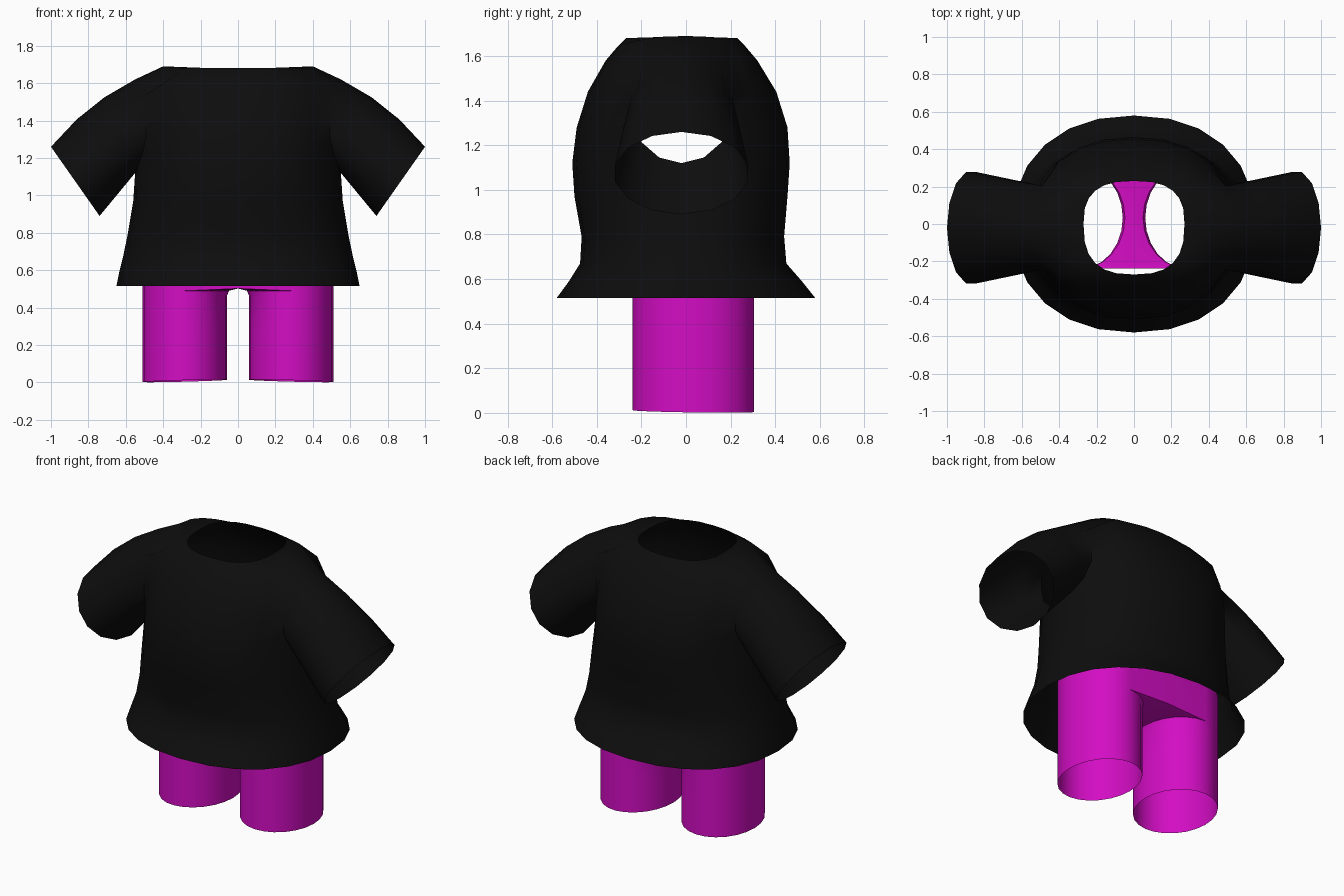
import bpy, bmesh
from math import sin, cos, pi, sqrt

if "Cube" in bpy.data.objects:
    bpy.data.objects.remove(bpy.data.objects["Cube"])


def spow(v, e):
    return (abs(v) ** e) * (1 if v >= 0 else -1)


def finish(bm, name, color, mirror=False):
    loose = [v for v in bm.verts if not v.link_faces]
    bmesh.ops.delete(bm, geom=loose, context='VERTS')
    bmesh.ops.recalc_face_normals(bm, faces=bm.faces)
    mesh = bpy.data.meshes.new(name)
    bm.to_mesh(mesh)
    bm.free()
    obj = bpy.data.objects.new(name, mesh)
    bpy.context.collection.objects.link(obj)
    mat = bpy.data.materials.new(name + "_color")
    mat.diffuse_color = color
    mat.use_nodes = True
    mat.node_tree.nodes["Principled BSDF"].inputs["Base Color"].default_value = mat.diffuse_color
    mesh.materials.append(mat)
    bpy.ops.object.select_all(action='DESELECT')
    obj.select_set(True)
    bpy.context.view_layer.objects.active = obj
    bpy.ops.object.shade_smooth_by_angle(angle=0.9)
    if mirror:
        mod = obj.modifiers.new("Mirror", 'MIRROR')
        mod.use_clip = True
        mod.merge_threshold = 0.0005
    return obj


# Shirt torso: rings of (z, side lift, half width, front depth, back depth, roundness)
N = 24
rows = [
    (0.515, 0.0, 0.65, 0.58, 0.58, 0.9),
    (0.59, 0.0, 0.635, 0.525, 0.52, 0.9),
    (0.67, 0.0, 0.615, 0.475, 0.45, 0.9),
    (0.79, 0.0, 0.59, 0.468, 0.44, 0.9),
    (0.97, 0.0, 0.56, 0.50, 0.455, 0.9),
    (1.12, 0.0, 0.548, 0.51, 0.465, 0.9),
    (1.28, 0.0, 0.55, 0.49, 0.455, 0.9),
    (1.44, 0.0, 0.55, 0.44, 0.405, 0.9),
    (1.58, 0.04, 0.54, 0.36, 0.32, 0.9),
    (1.645, 0.045, 0.40, 0.305, 0.265, 0.85),
    (1.68, 0.005, 0.27, 0.27, 0.23, 0.75),
]
bm = bmesh.new()
grid = []
for z, lift, hw, front, back, e in rows:
    ring = []
    for i in range(N):
        a = 2 * pi * i / N
        depth = back if sin(a) > 0 else front
        ring.append(bm.verts.new((hw * spow(cos(a), e), depth * spow(sin(a), e),
                                  z + lift * cos(a) ** 2)))
    grid.append(ring)
for r in range(len(rows) - 1):
    for i in range(N):
        if 5 <= r <= 7 and abs(cos(2 * pi * (i + 0.5) / N)) > 0.85:
            continue  # armhole
        j = (i + 1) % N
        bm.faces.new((grid[r][i], grid[r][j], grid[r + 1][j], grid[r + 1][i]))

# Sleeves: rounded armhole, then flared open tubes
for s, c in ((1, 0), (-1, N // 2)):
    path = [(5, 0), (5, 1), (5, 2), (6, 2), (7, 2), (8, 2), (8, 1), (8, 0),
            (8, -1), (8, -2), (7, -2), (6, -2), (5, -2), (5, -1)]
    n = len(path)
    hole = [grid[r][(c + d) % N] for r, d in path]
    angles = [-pi / 2 + 2 * pi * k / n for k in range(n)]
    for v, a in zip(hole, angles):
        y = 0.23 * cos(a)
        v.co = (s * 0.55 * sqrt(1 - (y / 0.5) ** 2), -0.02 + s * y, 1.37 + 0.25 * sin(a))
    prev = hole
    for t in (0.33, 0.66, 1.0):
        ring = []
        for v, a in zip(hole, angles):
            end = (s * (0.87 + 0.13 * sin(a)), -0.02 + s * 0.305 * cos(a),
                   1.075 + 0.185 * sin(a))
            p = [v.co[k] * (1 - t) + end[k] * t for k in range(3)]
            bulge = 0.028 * sin(pi * t) * max(0, sin(a))
            p[0] += s * bulge * 0.6
            p[2] += bulge
            ring.append(bm.verts.new(p))
        for k in range(n):
            m = (k + 1) % n
            bm.faces.new((prev[k], prev[m], ring[m], ring[k]))
        prev = ring
finish(bm, "shirt", (0.004, 0.004, 0.004, 1))

# Pants: one open leg, half of the crotch and hip wall, mirrored across x
M = 24
bm = bmesh.new()
legs = []
for z, inner in ((0.008, 0.0), (0.25, 0.0), (0.46, 0.0), (0.49, 0.012)):
    ring = []
    for i in range(M):
        a = 2 * pi * i / M
        x = 0.285 + 0.225 * cos(a) + inner * min(0, cos(a))
        dz = -0.006 * cos(a) - 0.004 * sin(a) if z < 0.1 else 0
        ring.append(bm.verts.new((x, 0.033 + 0.272 * sin(a), z + dz)))
    legs.append(ring)
for lo, hi in zip(legs, legs[1:]):
    for i in range(M):
        j = (i + 1) % M
        bm.faces.new((lo[i], lo[j], hi[j], hi[i]))
top = legs[-1]

# Crotch strip from the inner half of the leg to the centre line
inner_half = [top[i] for i in range(M // 4, 3 * M // 4 + 1)]
centre = [bm.verts.new((0, v.co.y, 0.502)) for v in inner_half]
for k in range(len(centre) - 1):
    bm.faces.new((inner_half[k], inner_half[k + 1], centre[k + 1], centre[k]))

# Hip wall up to the hidden waist
outer = [centre[-1]] + [top[i % M] for i in range(3 * M // 4, M + M // 4 + 1)] + [centre[0]]
waist = [bm.verts.new((v.co.x, v.co.y, 0.74)) for v in outer]
for k in range(len(outer) - 1):
    bm.faces.new((outer[k], outer[k + 1], waist[k + 1], waist[k]))
finish(bm, "pants", (0.65, 0.004, 0.55, 1), mirror=True)
